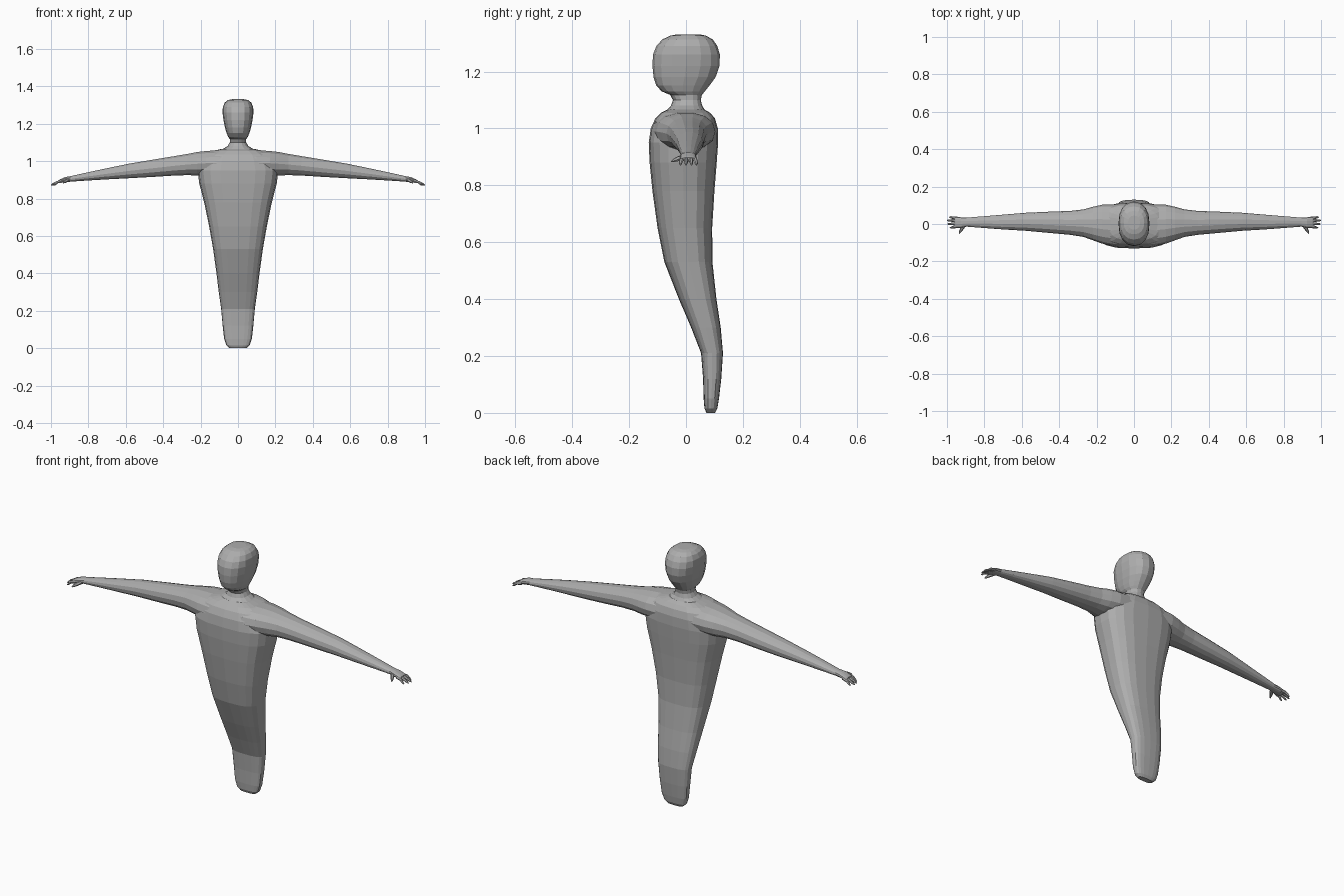
import bpy, bmesh, math
from mathutils import Vector

grey = bpy.data.materials.new("plain grey")
grey.diffuse_color = (0.42, 0.42, 0.42, 1)


def loft(name, rings):
    """Skin a list of point rings and cap both ends."""
    bm = bmesh.new()
    loops = [[bm.verts.new(p) for p in ring] for ring in rings]
    n = len(loops[0])
    for a, b in zip(loops, loops[1:]):
        for i in range(n):
            j = (i + 1) % n
            bm.faces.new((a[i], a[j], b[j], b[i]))
    bm.faces.new(loops[0][::-1])
    bm.faces.new(loops[-1])
    bmesh.ops.recalc_face_normals(bm, faces=bm.faces)
    me = bpy.data.meshes.new(name)
    bm.to_mesh(me)
    bm.free()
    me.materials.append(grey)
    ob = bpy.data.objects.new(name, me)
    bpy.context.collection.objects.link(ob)
    return ob


def oval(n, power):
    """Unit superellipse points."""
    pts = []
    for i in range(n):
        t = 2 * math.pi * i / n
        c, s = math.cos(t), math.sin(t)
        pts.append((math.copysign(abs(c) ** (2 / power), c),
                    math.copysign(abs(s) ** (2 / power), s)))
    return pts


def upright(name, stations, n, power):
    """Stations: height, half width, front y, back y."""
    return loft(name, [[(u * w, (f + b) / 2 + v * (b - f) / 2, z)
                        for u, v in oval(n, power)] for z, w, f, b in stations])


# Torso tapering into a curved tail
body = upright("body", [
    (0.0, 0.045, 0.072, 0.102), (0.015, 0.062, 0.065, 0.11),
    (0.05, 0.074, 0.062, 0.116), (0.12, 0.082, 0.06, 0.124),
    (0.21, 0.09, 0.053, 0.13), (0.3, 0.103, 0.018, 0.122),
    (0.4, 0.115, -0.025, 0.107), (0.53, 0.133, -0.076, 0.093),
    (0.65, 0.154, -0.1, 0.092), (0.78, 0.181, -0.118, 0.1),
    (0.88, 0.207, -0.128, 0.108), (0.95, 0.216, -0.131, 0.113),
    (1.0, 0.2, -0.124, 0.112), (1.035, 0.175, -0.108, 0.102),
    (1.055, 0.135, -0.088, 0.085), (1.066, 0.085, -0.065, 0.065)], 20, 2.8)

# Neck and head
head = upright("head", [
    (1.04, 0.09, -0.075, 0.075), (1.066, 0.08, -0.066, 0.066),
    (1.08, 0.056, -0.053, 0.057), (1.1, 0.044, -0.046, 0.052),
    (1.118, 0.044, -0.056, 0.056), (1.13, 0.053, -0.085, 0.066),
    (1.15, 0.061, -0.104, 0.082), (1.18, 0.07, -0.114, 0.104),
    (1.22, 0.078, -0.118, 0.118), (1.26, 0.083, -0.116, 0.119),
    (1.29, 0.081, -0.104, 0.11), (1.313, 0.071, -0.083, 0.094),
    (1.326, 0.055, -0.055, 0.07), (1.331, 0.032, -0.03, 0.045)], 16, 2.3)

# Both arms as one mirrored run: x, bottom, top, front y, back y
half = [(0.1, 0.92, 1.06, -0.118, 0.105), (0.17, 0.922, 1.056, -0.105, 0.103),
        (0.22, 0.922, 1.05, -0.087, 0.092), (0.27, 0.924, 1.04, -0.069, 0.078),
        (0.34, 0.922, 1.028, -0.058, 0.07), (0.45, 0.915, 1.01, -0.048, 0.066),
        (0.58, 0.908, 0.988, -0.036, 0.06), (0.7, 0.902, 0.963, -0.029, 0.05),
        (0.82, 0.895, 0.937, -0.02, 0.04), (0.895, 0.89, 0.92, -0.014, 0.034),
        (0.925, 0.887, 0.915, -0.021, 0.036), (0.952, 0.883, 0.903, -0.02, 0.037),
        (0.96, 0.885, 0.898, -0.016, 0.034)]
stations = [(-s[0],) + s[1:] for s in half[::-1]] + half
arms = loft("arms", [[(x, (f + b) / 2 + u * (b - f) / 2, (lo + hi) / 2 + v * (hi - lo) / 2)
                      for u, v in oval(14, 2.2)] for x, lo, hi, f, b in stations])

# Weld the parts into one skin
for part in (arms, head):
    mod = body.modifiers.new("join " + part.name, 'BOOLEAN')
    mod.operation = 'UNION'
    mod.solver = 'EXACT'
    mod.object = part
bpy.context.view_layer.update()
welded = bpy.data.meshes.new_from_object(body.evaluated_get(bpy.context.evaluated_depsgraph_get()))
body.modifiers.clear()
body.data = welded
for part in (arms, head):
    bpy.data.objects.remove(part)


def digit(name, points):
    """Tapered six-sided finger through (x, y, z, radius) points."""
    rings = []
    d = (Vector(points[-1][:3]) - Vector(points[0][:3])).normalized()
    side = d.cross(Vector((0, 0, 1))).normalized()
    up = side.cross(d)
    for x, y, z, r in points:
        rings.append([Vector((x, y, z)) + side * u * r + up * v * r for u, v in oval(6, 2)])
    return loft(name, rings)


# Fingers and thumbs
for s, tag in ((1, "left"), (-1, "right")):
    for k, (y, tip) in enumerate([(-0.013, 0.985), (0.002, 0.998), (0.017, 1.0), (0.03, 0.988)]):
        spread = y + (y - 0.009) * 0.3
        digit(f"{tag}_finger_{k + 1}", [
            (s * 0.94, y, 0.893, 0.0085), (s * 0.965, (y + spread) / 2, 0.888, 0.0075),
            (s * (tip - 0.008), spread, 0.876, 0.0055), (s * tip, spread, 0.871, 0.002)])
    digit(f"{tag}_thumb", [
        (s * 0.908, -0.006, 0.9, 0.01), (s * 0.922, -0.028, 0.893, 0.009),
        (s * 0.931, -0.043, 0.887, 0.006), (s * 0.935, -0.052, 0.883, 0.002)])
